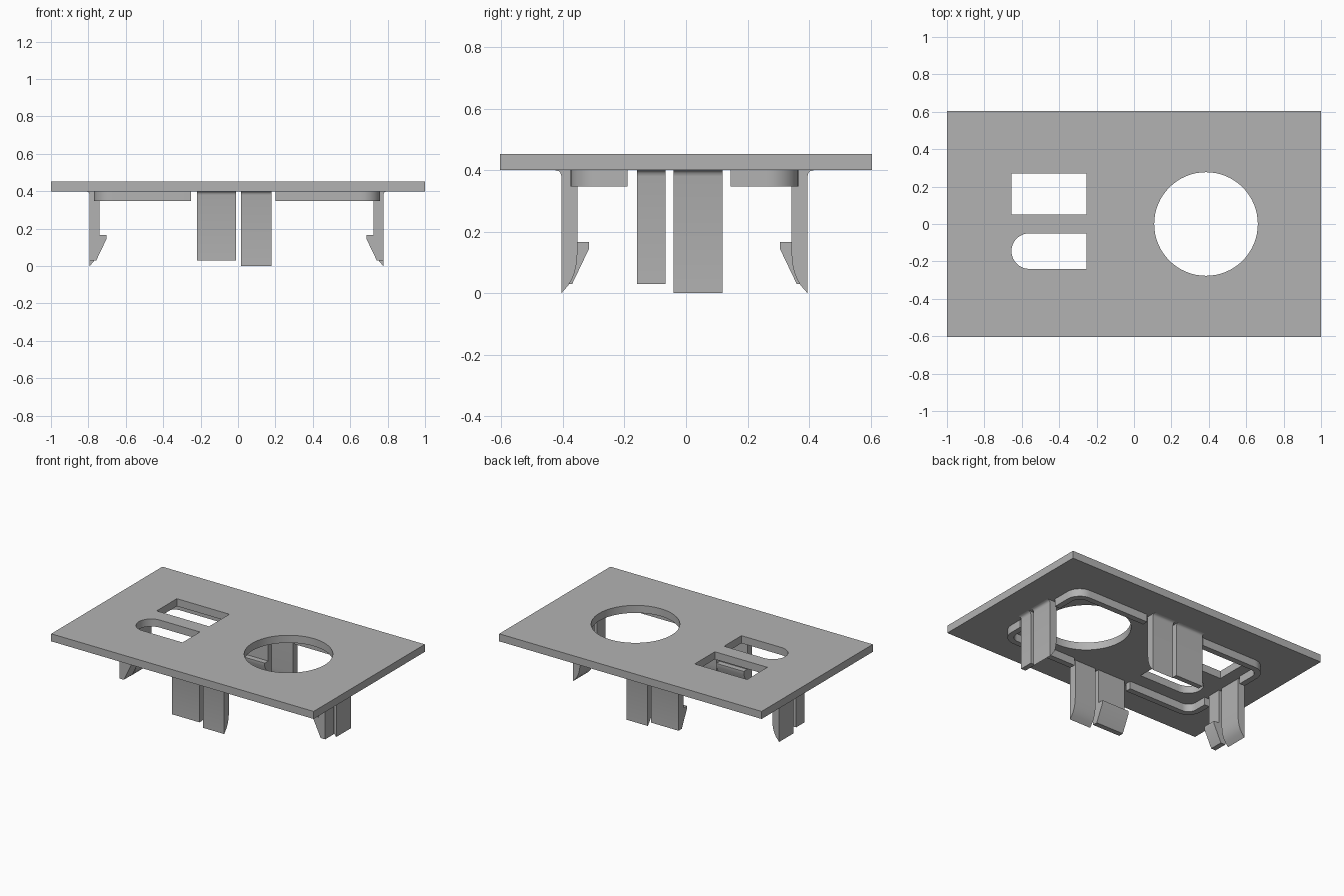
import bpy, bmesh
from math import sin, cos, pi
from mathutils import Vector

if "Cube" in bpy.data.objects:
    bpy.data.objects.remove(bpy.data.objects["Cube"], do_unlink=True)

grey = bpy.data.materials.new("plain_grey")
grey.use_nodes = True
grey.diffuse_color = (0.45, 0.45, 0.45, 1)
grey.node_tree.nodes["Principled BSDF"].inputs["Base Color"].default_value = grey.diffuse_color

UNDER = 0.4    # underside of the plate
TOP = 0.452


def prism(name, loops, depth):
    """Fill closed 3D loops (the first outer, the rest holes) and extrude by a vector."""
    bm = bmesh.new()
    for loop in loops:
        verts = [bm.verts.new(p) for p in loop]
        for a, b in zip(verts, verts[1:] + verts[:1]):
            bm.edges.new((a, b))
    bmesh.ops.triangle_fill(bm, edges=bm.edges[:], use_beauty=True)
    out = bmesh.ops.extrude_face_region(bm, geom=bm.faces[:], use_keep_orig=True)
    moved = [g for g in out["geom"] if isinstance(g, bmesh.types.BMVert)]
    bmesh.ops.translate(bm, verts=moved, vec=depth)
    bmesh.ops.recalc_face_normals(bm, faces=bm.faces[:])
    mesh = bpy.data.meshes.new(name)
    bm.to_mesh(mesh)
    bm.free()
    mesh.materials.append(grey)
    obj = bpy.data.objects.new(name, mesh)
    bpy.context.collection.objects.link(obj)
    bpy.ops.object.select_all(action="DESELECT")
    obj.select_set(True)
    bpy.context.view_layer.objects.active = obj
    bpy.ops.object.shade_smooth_by_angle(angle=pi / 6)
    return obj


def arc(cx, cy, r, start, end, steps):
    return [(cx + r * cos(start + (end - start) * i / steps),
             cy + r * sin(start + (end - start) * i / steps)) for i in range(steps + 1)]


def rect(x0, x1, y0, y1):
    return [(x0, y0), (x1, y0), (x1, y1), (x0, y1)]


def flat(points, z):
    return [(x, y, z) for x, y in points]


# Plate with round, rectangular and slot openings
round_hole = arc(0.385, 0, 0.277, 0, 2 * pi, 64)[:-1]
slot = [(-0.255, -0.24), (-0.255, -0.05)] + arc(-0.56, -0.145, 0.095, pi / 2, 3 * pi / 2, 20)
openings = [rect(-1, 1, -0.605, 0.605), round_hole, rect(-0.655, -0.255, 0.05, 0.27), slot]
prism("plate", [flat(o, UNDER) for o in openings], Vector((0, 0, TOP - UNDER)))

# Locating rim: four rounded corner walls with gaps for the clips
R, T = 0.1, 0.04
for xo, xname, xgap in ((-0.77, "right", -0.25), (0.76, "left", 0.2)):
    for yo, yname, ygap in ((-0.375, "front", -0.19), (0.365, "back", 0.145)):
        sx, sy = (1 if xo > 0 else -1), (1 if yo > 0 else -1)
        corner = [(abs(xgap), abs(yo))]
        corner += arc(abs(xo) - R, abs(yo) - R, R, pi / 2, 0, 10)
        corner += [(abs(xo), abs(ygap)), (abs(xo) - T, abs(ygap))]
        corner += arc(abs(xo) - R, abs(yo) - R, R - T, 0, pi / 2, 10)
        corner += [(abs(xgap), abs(yo) - T)]
        outline = [(sx * x, sy * y) for x, y in corner]
        prism(f"rim_{yname}_{xname}", [flat(outline, 0.347)], Vector((0, 0, UNDER - 0.347)))

# Prong profiles as (outward offset, height)
root = [(-0.052, UNDER), (0.02, UNDER), (0.009, 0.397), (0.003, 0.391), (0, 0.38)]
plain = root + [(0, 0), (-0.022, 0.025), (-0.034, 0.045), (-0.043, 0.068),
                (-0.049, 0.095), (-0.052, 0.13)]
barbed = root + [(0, 0.03), (-0.035, 0.03), (-0.09, 0.145), (-0.09, 0.167), (-0.052, 0.167)]


def clip(name, outward, offset, along, barb_span, plain_span):
    """A pair of prongs hanging at one side of the rim."""
    for kind, profile, (a, b) in (("barbed", barbed, barb_span), ("plain", plain, plain_span)):
        pts = [outward * (offset + d) + along * a + Vector((0, 0, z)) for d, z in profile]
        prism(f"{name}_{kind}_prong", [pts], along * (b - a))


X, Y = Vector((1, 0, 0)), Vector((0, 1, 0))
clip("front_clip", -Y, 0.405, X, (-0.22, -0.01), (0.015, 0.178))
clip("back_clip", Y, 0.395, X, (-0.22, -0.01), (0.015, 0.178))
clip("left_clip", X, 0.777, Y, (-0.16, -0.067), (-0.04, 0.118))
clip("right_clip", -X, 0.793, Y, (-0.16, -0.067), (-0.04, 0.118))
